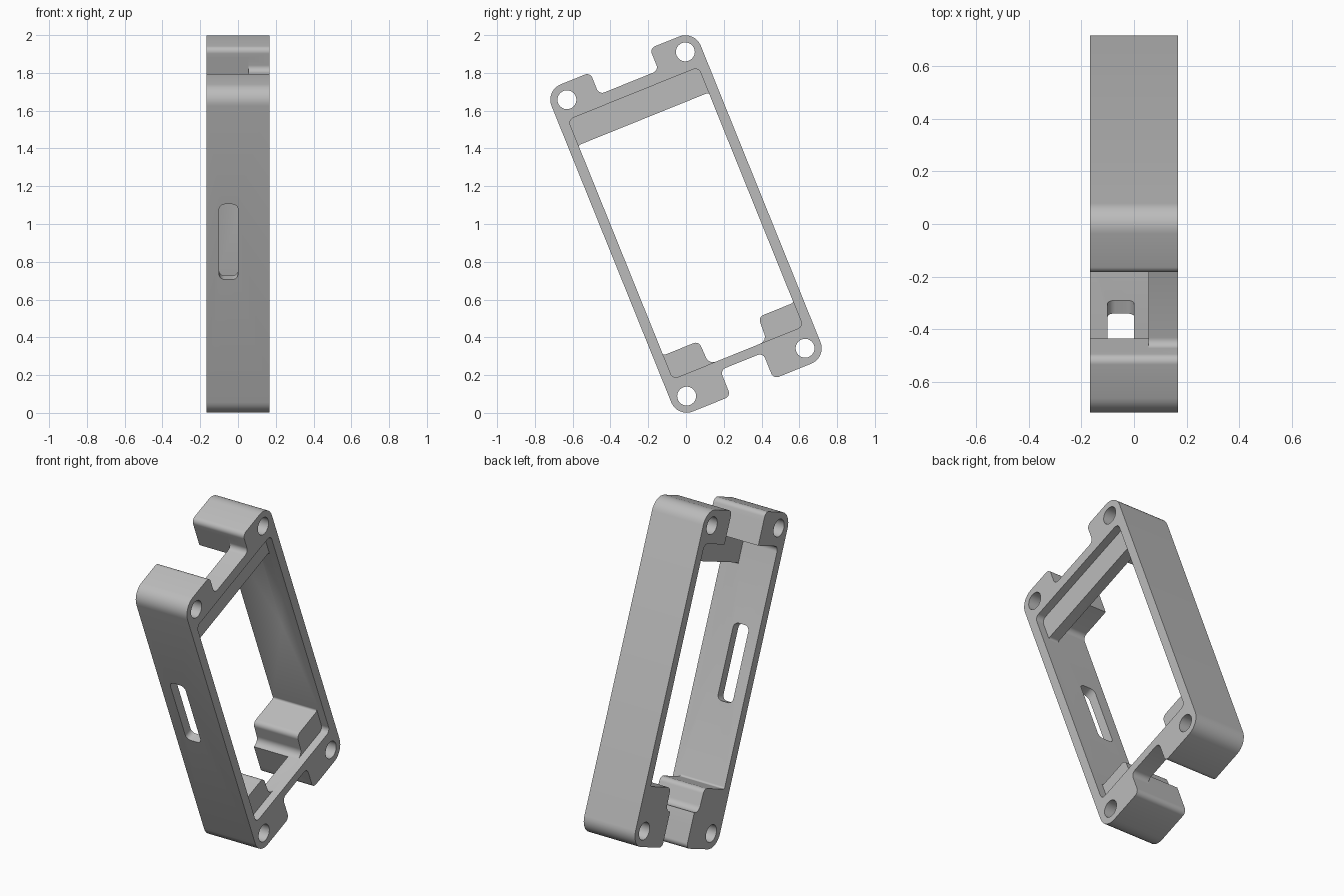
import bpy, bmesh, math
from mathutils import Vector

cube = bpy.data.objects.get("Cube")
if cube:
    bpy.data.objects.remove(cube, do_unlink=True)

TILT = math.radians(22)
HALF = 0.168            # half depth of the frame
SHELF_X = 0.055         # rear face of the end walls
RECESS_X = 0.12         # depth of the recessed front ledge
IN_U, IN_TOP, IN_BOT = 0.372, 0.745, -0.735
HOLE_U, HOLE_V, RIM = 0.338, 0.846, 0.088
OUT_U, OUT_V = HOLE_U + RIM, HOLE_V + RIM
TOP_GAP, BOT_GAP = 0.17, 0.122
FAR = 0.4

grey = bpy.data.materials.new("plain_grey")
grey.use_nodes = True
grey.diffuse_color = (0.5, 0.5, 0.5, 1)
grey.node_tree.nodes["Principled BSDF"].inputs["Base Color"].default_value = (0.5, 0.5, 0.5, 1)


def rounded(points, steps=8):
    """Turn (u, v, radius) corners into a filleted outline."""
    out = []
    for i, (u, v, r) in enumerate(points):
        p = Vector((u, v))
        if r == 0:
            out.append(p)
            continue
        a = (Vector(points[i - 1][:2]) - p).normalized()
        b = (Vector(points[(i + 1) % len(points)][:2]) - p).normalized()
        half = a.angle(b) / 2
        centre = p + (a + b).normalized() * r / math.sin(half)
        start = p + a * r / math.tan(half) - centre
        end = p + b * r / math.tan(half) - centre
        for k in range(steps + 1):
            t = k / steps
            sweep = math.pi - 2 * half
            q = (start * math.sin((1 - t) * sweep) + end * math.sin(t * sweep)) / math.sin(sweep)
            out.append(centre + q)
    return out


def rect(u0, u1, v0, v1, r=0):
    return rounded([(u0, v0, r), (u1, v0, r), (u1, v1, r), (u0, v1, r)])


def circle(u, v, r, n=32):
    return [Vector((u + r * math.cos(2 * math.pi * k / n),
                    v + r * math.sin(2 * math.pi * k / n))) for k in range(n)]


def place(x, u, v):
    c, s = math.cos(TILT), math.sin(TILT)
    return (x, u * c - v * s, 1 + u * s + v * c)


def solid(name, rings):
    """Close a prism between two matching rings of (x, u, v) points."""
    bm = bmesh.new()
    a, b = [[bm.verts.new(place(*p)) for p in ring] for ring in rings]
    bm.faces.new(a)
    bm.faces.new(b)
    for i in range(len(a)):
        j = (i + 1) % len(a)
        bm.faces.new((a[i], a[j], b[j], b[i]))
    bmesh.ops.recalc_face_normals(bm, faces=bm.faces)
    mesh = bpy.data.meshes.new(name)
    bm.to_mesh(mesh)
    bm.free()
    mesh.materials.append(grey)
    obj = bpy.data.objects.new(name, mesh)
    bpy.context.collection.objects.link(obj)
    return obj


def prism(name, outline, x0, x1):
    return solid(name, [[(x, p.x, p.y) for p in outline] for x in (x0, x1)])


# Outer body with a notch between the ears at each end
R = 0.03
right_side = [(BOT_GAP, IN_BOT - 0.05, R), (BOT_GAP, -OUT_V, R), (OUT_U, -OUT_V, RIM),
              (OUT_U, OUT_V, RIM), (TOP_GAP, OUT_V, R), (TOP_GAP, 0.808, R)]
left_side = [(-u, v, r) for u, v, r in reversed(right_side)]
frame = prism("tilted_frame", rounded(right_side + left_side), -HALF, HALF)

# Inner opening that leaves a shelf on top and two corner blocks at the bottom
BLOCK_V, SHELF_V = -0.6, 0.6
half_well = [(TOP_GAP - 0.005, IN_BOT, 0.04), (TOP_GAP, BLOCK_V, R),
             (IN_U, BLOCK_V, 0.012), (IN_U, SHELF_V, 0.012)]
well = half_well + [(-u, v, r) for u, v, r in reversed(half_well)]

cutters = [
    prism("ledge_cutter", rect(-IN_U, IN_U, IN_BOT, IN_TOP, R), RECESS_X, FAR),
    prism("well_cutter", rounded(well), -FAR, RECESS_X + 0.02),
    prism("rear_cutter", rect(-IN_U, IN_U, 0, IN_TOP, R), -FAR, SHELF_X),
    prism("top_gap_cutter", rect(-TOP_GAP, TOP_GAP, 0.5, 0.88), -FAR, SHELF_X),
    prism("bottom_gap_cutter", rect(-BOT_GAP, BOT_GAP, -0.88, -0.65), -FAR, SHELF_X),
]

# Screw holes through the four ears
for su in (-1, 1):
    for sv in (-1, 1):
        cutters.append(prism("hole_cutter", circle(su * HOLE_U, sv * HOLE_V, 0.05), -FAR, FAR))

# Rounded slot through the front wall
slot = rect(-0.1, 0.0, -0.145, 0.285, R)
cutters.append(solid("slot_cutter", [[(p.x, u, p.y) for p in slot] for u in (-0.6, -0.2)]))

bpy.ops.object.select_all(action="DESELECT")
bpy.context.view_layer.objects.active = frame
frame.select_set(True)
for cutter in cutters:
    cutter.hide_render = True
    mod = frame.modifiers.new(cutter.name, "BOOLEAN")
    mod.operation = "DIFFERENCE"
    mod.solver = "EXACT"
    mod.object = cutter
    bpy.ops.object.modifier_apply(modifier=mod.name)
    bpy.data.objects.remove(cutter, do_unlink=True)

bpy.ops.object.shade_smooth_by_angle(angle=math.radians(30))
